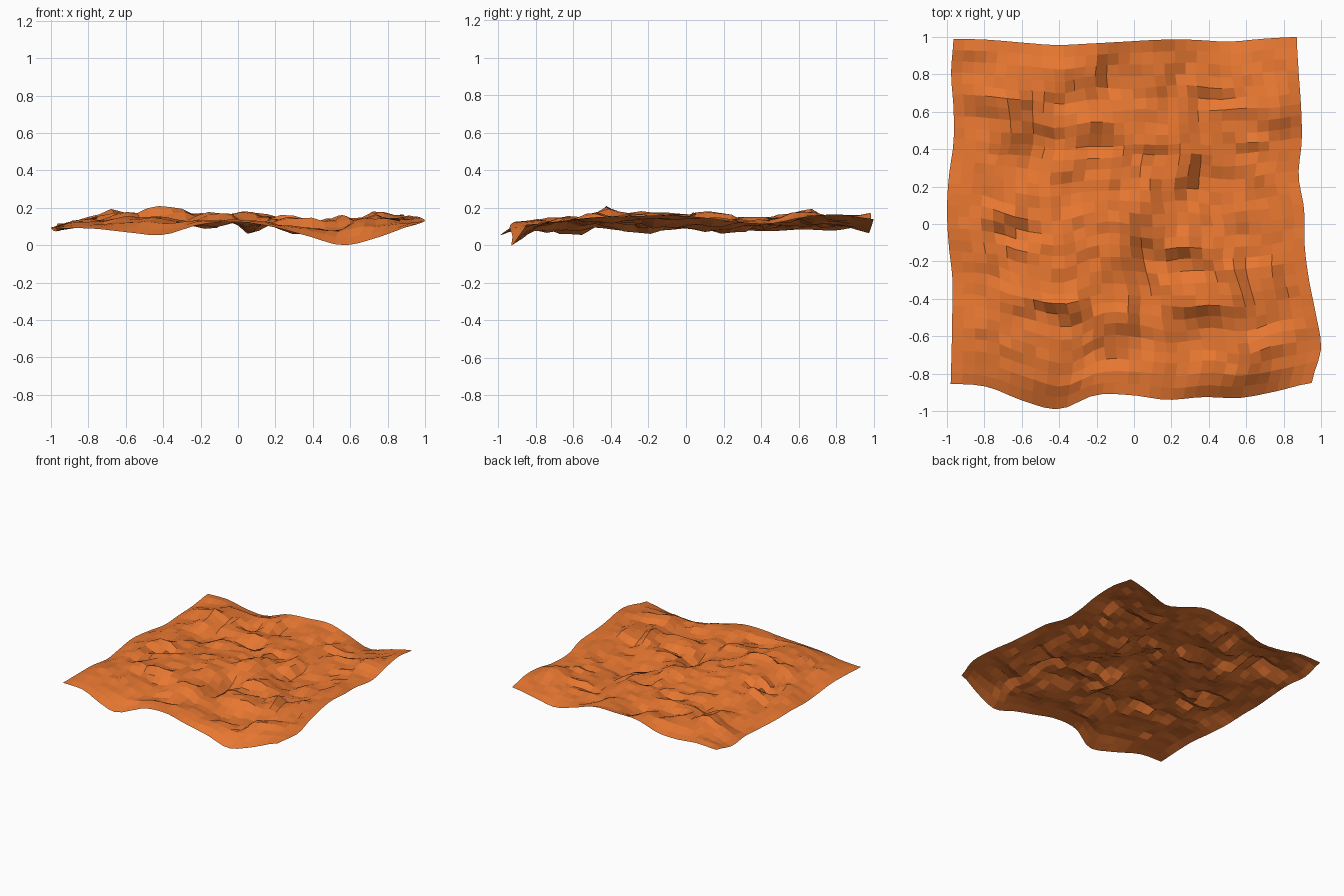
import bpy, math
from mathutils import Vector, noise

if "Cube" in bpy.data.objects:
    bpy.data.objects.remove(bpy.data.objects["Cube"])

N = 31  # quads per side

# Outline of the sheet and height of its rim, sampled at even steps along each side
FRONT_Y = [-.855, -.87, -.945, -.99, -.915, -.915, -.94, -.925, -.93, -.895, -.85]
FRONT_Z = [.095, .095, .075, .06, .115, .13, .105, .055, .005, .05, .115]
BACK_Y = [.99, .985, .97, .957, .965, .975, .985, .985, .975, .99, 1.0]
BACK_Z = [.12, .125, .10, .10, .16, .17, .175, .12, .07, .11, .145]
LEFT_X = [-.98, -.975, -.972, -.97, -.99, -1.0, -.99, -.965, -.965, -.978, -.965]
LEFT_Z = [.095, .10, .10, .08, .085, .10, .09, .08, .09, .085, .12]
RIGHT_X = [.95, 1.0, .972, .935, .912, .91, .88, .897, .893, .88, .87]
RIGHT_Z = [.115, .135, .155, .16, .165, .155, .13, .12, .155, .17, .145]

# Broad hills and hollows: x, y, radius, height
HILLS = [(-.45, -.42, .22, .05), (-.35, -.05, .25, .04), (.1, .07, .14, .035),
         (.8, .66, .16, .06), (.38, -.62, .15, -.07), (.36, .16, .13, -.07),
         (-.55, .38, .13, -.045), (.08, -.22, .12, -.04), (-.2, .68, .12, -.04),
         (-.6, .68, .18, .04), (-.8, -.1, .16, .025)]

# Creases dropping toward the front, and toward the right: x, y, half length, height
FRONT_FOLDS = [(-.45, -.47, .2, .03), (-.15, -.55, .18, .03), (-.15, -.66, .14, .03),
               (.3, -.17, .12, .025), (-.68, 0, .12, .025), (.45, -.47, .22, .02),
               (-.2, .48, .1, .035), (.6, .56, .22, .025), (-.85, .62, .12, .03),
               (.6, .42, .14, .02), (-.88, .88, .1, .03), (.6, -.38, .1, .02)]
RIGHT_FOLDS = [(.59, -.25, .12, .038), (-.18, .83, .12, .045), (-.55, .4, .12, .03),
               (.3, .33, .12, .035), (-.77, -.2, .15, .022), (0, -.3, .18, .025),
               (.1, .12, .1, .025), (-.62, .55, .18, .022), (.79, -.2, .2, .025),
               (.2, .78, .08, .022)]


def sample(vals, t):
    """Smooth (Catmull-Rom) reading of an evenly spaced profile."""
    f = t * (len(vals) - 1)
    i = min(int(f), len(vals) - 2)
    f -= i
    b, c = vals[i], vals[i + 1]
    a = vals[i - 1] if i > 0 else b
    d = vals[i + 2] if i + 2 < len(vals) else c
    return b + .5 * f * (c - a + f * (2 * a - 5 * b + 4 * c - d + f * (3 * (b - c) + d - a)))


def step(s):
    """Cross-section of a crease: raised on one side, sunk on the other."""
    s /= .05
    return s * math.exp(.5 - s * s / 2)


def interior(x, y):
    z = .137 - .015 * math.exp(-((x - .52) / .15) ** 2)  # shallow valley on the right
    for hx, hy, r, h in HILLS:
        z += h * math.exp(-((x - hx) ** 2 + (y - hy) ** 2) / (r * r))
    for fx, fy, l, h in FRONT_FOLDS:
        z += h * step(y - fy) * math.exp(-((x - fx) / l) ** 4)
    for fx, fy, l, h in RIGHT_FOLDS:
        z += h * step(fx - x) * math.exp(-((y - fy) / l) ** 4)
    z += .035 * noise.noise(Vector((x * 5.5, y * 5.5, 3.7)))
    z += .03 * noise.noise(Vector((x * 10, y * 10, 9.1)))
    return max(.04, min(.225, z))


def point(u, v):
    lx, rx = sample(LEFT_X, v), sample(RIGHT_X, v)
    fy, by = sample(FRONT_Y, u), sample(BACK_Y, u)
    x, y = lx + (rx - lx) * u, fy + (by - fy) * v
    # blend the rim height into the crumpled middle
    rims = [(u, sample(LEFT_Z, v)), (1 - u, sample(RIGHT_Z, v)),
            (v, sample(FRONT_Z, u)), (1 - v, sample(BACK_Z, u))]
    total, weight = interior(x, y), 1.0
    for dist, z in rims:
        w = (.042 / (dist + 1e-4)) ** 2
        total += w * z
        weight += w
    # sideways wrinkling away from the rim
    k = min(1, min(u, v, 1 - u, 1 - v) / .12) * .03
    p = Vector((x * 4.5, y * 4.5, 0))
    return (x + k * noise.noise(p + Vector((0, 0, 21.3))),
            y + k * noise.noise(p + Vector((0, 0, 47.9))), total / weight)


# Crumpled sheet
verts = [point(i / N, j / N) for j in range(N + 1) for i in range(N + 1)]
low = min(p[2] for p in verts)
verts = [(x, y, z - low) for x, y, z in verts]
row = N + 1
faces = [(j * row + i, j * row + i + 1, (j + 1) * row + i + 1, (j + 1) * row + i)
         for j in range(N) for i in range(N)]
mesh = bpy.data.meshes.new("crumpled_sheet")
mesh.from_pydata(verts, [], faces)
mesh.update()

orange = bpy.data.materials.new("orange")
orange.diffuse_color = (.80, .185, .031, 1)
orange.use_nodes = True
orange.node_tree.nodes["Principled BSDF"].inputs["Base Color"].default_value = orange.diffuse_color
mesh.materials.append(orange)
sheet = bpy.data.objects.new("crumpled_sheet", mesh)
bpy.context.collection.objects.link(sheet)
